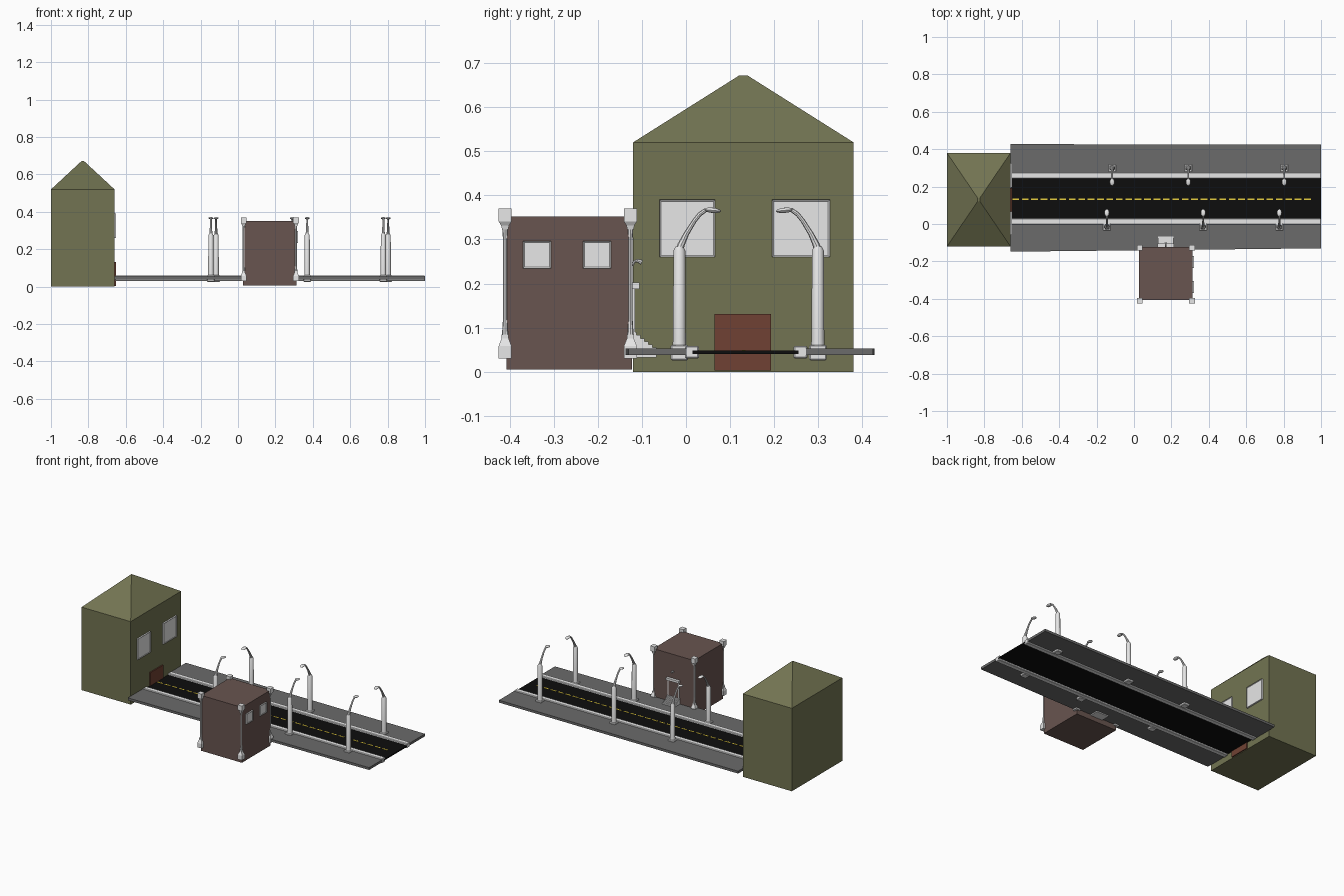
import bpy, bmesh, math
from mathutils import Vector, Matrix

old = bpy.data.objects.get("Cube")
if old:
    bpy.data.objects.remove(old, do_unlink=True)


def material(name, r, g, b):
    m = bpy.data.materials.new(name)
    m.use_nodes = True
    m.diffuse_color = (r, g, b, 1)
    m.node_tree.nodes["Principled BSDF"].inputs["Base Color"].default_value = (r, g, b, 1)
    return m


GREEN = material("olive green", .17, .175, .085)
BROWN = material("dull brown", .14, .09, .08)
RED = material("door red", .16, .053, .033)
GREY = material("light grey", .8, .8, .8)
PAVING = material("paving grey", .145, .145, .145)
ASPHALT = material("asphalt black", .004, .004, .004)
YELLOW = material("line yellow", .8, .62, .05)


def finish(name, bm, mat, smooth=False):
    bmesh.ops.recalc_face_normals(bm, faces=bm.faces[:])
    me = bpy.data.meshes.new(name)
    bm.to_mesh(me)
    bm.free()
    me.materials.append(mat)
    ob = bpy.data.objects.new(name, me)
    bpy.context.collection.objects.link(ob)
    if smooth:
        bpy.ops.object.select_all(action='DESELECT')
        ob.select_set(True)
        bpy.context.view_layer.objects.active = ob
        bpy.ops.object.shade_smooth_by_angle(angle=math.radians(40))
    return ob


def add_box(bm, x, y, z):
    """Box from (low, high) pairs."""
    mid = Vector([(a + b) / 2 for a, b in (x, y, z)])
    size = [b - a for a, b in (x, y, z)]
    return bmesh.ops.create_cube(bm, size=1, matrix=Matrix.Translation(mid) @ Matrix.Diagonal((*size, 1)))


def box(name, x, y, z, mat, bevel=0):
    bm = bmesh.new()
    add_box(bm, x, y, z)
    if bevel:
        bmesh.ops.bevel(bm, geom=bm.edges[:], offset=bevel, segments=1, affect='EDGES')
    return finish(name, bm, mat)


def add_stack(bm, x, y, rings, sides, turn=0):
    """Closed turned solid from (radius, height) rings."""
    loops = []
    for r, z in rings:
        angles = [turn + i * math.tau / sides for i in range(sides)]
        loops.append([bm.verts.new((x + r * math.cos(a), y + r * math.sin(a), z)) for a in angles])
    for a, b in zip(loops, loops[1:]):
        for i in range(sides):
            j = (i + 1) % sides
            bm.faces.new((a[i], a[j], b[j], b[i]))
    bm.faces.new(loops[0])
    bm.faces.new(loops[-1])


def add_tube(bm, points, radii, sides=8):
    """Tube along a path in the yz plane, with a radius for each point."""
    loops = []
    for i, p in enumerate(points):
        d = (points[min(i + 1, len(points) - 1)] - points[max(i - 1, 0)]).normalized()
        u = Vector((1, 0, 0))
        v = d.cross(u)
        angles = [k * math.tau / sides for k in range(sides)]
        loops.append([bm.verts.new(p + radii[i] * (math.cos(a) * u + math.sin(a) * v)) for a in angles])
    for a, b in zip(loops, loops[1:]):
        for i in range(sides):
            j = (i + 1) % sides
            bm.faces.new((a[i], a[j], b[j], b[i]))
    bm.faces.new(loops[0])
    bm.faces.new(loops[-1])


def window(name, x, y, z):
    """Plate facing +x with a shallow inset pane."""
    bm = bmesh.new()
    add_box(bm, x, y, z)
    bm.faces.ensure_lookup_table()
    bm.normal_update()
    front = max(bm.faces, key=lambda f: f.normal.x)
    bmesh.ops.inset_region(bm, faces=[front], thickness=.005, depth=-.003)
    return finish(name, bm, GREY)


# Tall house with a pyramid roof
box("house_walls", (-1, -.66), (-.12, .38), (0, .52), GREEN)
bm = bmesh.new()
hx, hy = -.83, .13
loops = []
for a, b, z in ((.17, .25, .52), (.006, .009, .672)):
    loops.append([bm.verts.new((hx + sx * a, hy + sy * b, z)) for sx, sy in ((-1, -1), (1, -1), (1, 1), (-1, 1))])
for i in range(4):
    j = (i + 1) % 4
    bm.faces.new((loops[0][i], loops[0][j], loops[1][j], loops[1][i]))
bm.faces.new(loops[0])
bm.faces.new(loops[1])
finish("house_roof", bm, GREEN)
for side, y in (("right", (-.06, .066)), ("left", (.195, .326))):
    window("house_window_" + side, (-.662, -.651), y, (.26, .39))
box("house_door", (-.662, -.653), (.065, .193), (.003, .131), RED)

# Road with dashes and kerbs
box("road", (-.657, 1), (.015, .255), (.04, .048), ASPHALT)
bm = bmesh.new()
for i in range(32):
    x = -.65 + i * .0503
    add_box(bm, (x, x + .036), (.127, .135), (.046, .0495))
finish("road_dashes", bm, YELLOW)
for side, y in (("front", 0), ("back", .246)):
    box("kerb_" + side, (-.657, 1), (y - .002, y + .029), (.03, .059), GREY, .003)

# Pavement slabs, the front edge running at a slight slant
joints = (-.66, -.25, .16, .58, 1)
for i, (x0, x1) in enumerate(zip(joints, joints[1:])):
    for side in ("front", "back"):
        bm = bmesh.new()
        add_box(bm, (x0, x1), (0, 1), (.038, .053))
        for v in bm.verts:
            t = (v.co.x + .66) / 1.66
            if side == "front":
                v.co.y = .005 if v.co.y > .5 else -.148 + .018 * t
            else:
                v.co.y = .427 - .003 * t if v.co.y > .5 else .27
        finish(f"pavement_{side}_{i + 1}", bm, PAVING)


# Street lamps: base block, pole, curved arm and flat head
def street_lamp(name, x, y, way):
    box(name + "_base", (x - .02, x + .02), (y - .02, y + .02), (.026, .061), GREY, .003)
    bm = bmesh.new()
    add_stack(bm, x, y, ((.016, .055), (.0145, .075), (.0135, .275), (.009, .284)), 12)
    finish(name + "_pole", bm, GREY, True)
    bm = bmesh.new()
    path = ((0, .275), (.004, .288), (.016, .313), (.034, .342), (.046, .357), (.06, .367), (.075, .368))
    add_tube(bm, [Vector((x, y + way * d, z)) for d, z in path], (.009, .008, .006, .005, .005, .005, .004))
    finish(name + "_arm", bm, GREY, True)
    bm = bmesh.new()
    place = Matrix.Translation((x, y + way * .075, .366)) @ Matrix.Rotation(-way * .1, 4, 'X')
    bmesh.ops.create_uvsphere(bm, u_segments=12, v_segments=6, radius=1,
                              matrix=place @ Matrix.Diagonal((.013, .02, .006, 1)))
    finish(name + "_head", bm, GREY, True)


for i, x in enumerate((-.145, .37, .777)):
    street_lamp(f"front_lamp_{i + 1}", x, -.015, 1)
for i, x in enumerate((-.117, .29, .803)):
    street_lamp(f"back_lamp_{i + 1}", x, .299, -1)

# Small flat-topped building
box("small_building_walls", (.028, .312), (-.407, -.122), (.005, .352), BROWN)
for side, y in (("front", (-.37, -.306)), ("back", (-.234, -.17))):
    window("small_building_window_" + side, (.31, .32), y, (.234, .297))

# Corner columns with square feet and caps
for i, (x, y) in enumerate(((.03, -.41), (.31, -.41), (.03, -.126), (.31, -.126))):
    bm = bmesh.new()
    q = math.pi / 4
    add_stack(bm, x, y, ((.021, .03), (.021, .058), (.011, .076), (.011, .085)), 4, q)
    add_stack(bm, x, y, ((.0075, .08), (.005, .12), (.005, .3), (.007, .33)), 8)
    add_stack(bm, x, y, ((.01, .323), (.013, .332), (.021, .341), (.021, .37)), 4, q)
    finish(f"corner_column_{i + 1}", bm, GREY)

# Rear entrance: door, canopy, steps and a small wall lamp
box("entrance_door", (.135, .205), (-.123, -.118), (.085, .19), BROWN)
bm = bmesh.new()
for x in (.13, .204):
    add_box(bm, (x, x + .006), (-.124, -.116), (.085, .19))
finish("entrance_frame", bm, GREY)
box("entrance_canopy", (.126, .214), (-.123, -.105), (.188, .202), GREY)
bm = bmesh.new()
for i in range(6):
    add_box(bm, (.128, .212), (-.124, -.112 + i * .009), (.032, .09 - i * .007))
finish("entrance_steps", bm, GREY)
bm = bmesh.new()
arm = ((-.122, .24), (-.117, .25), (-.11, .252), (-.1, .248))
add_tube(bm, [Vector((.17, y, z)) for y, z in arm], (.003, .003, .004, .006))
finish("entrance_lamp", bm, GREY, True)
